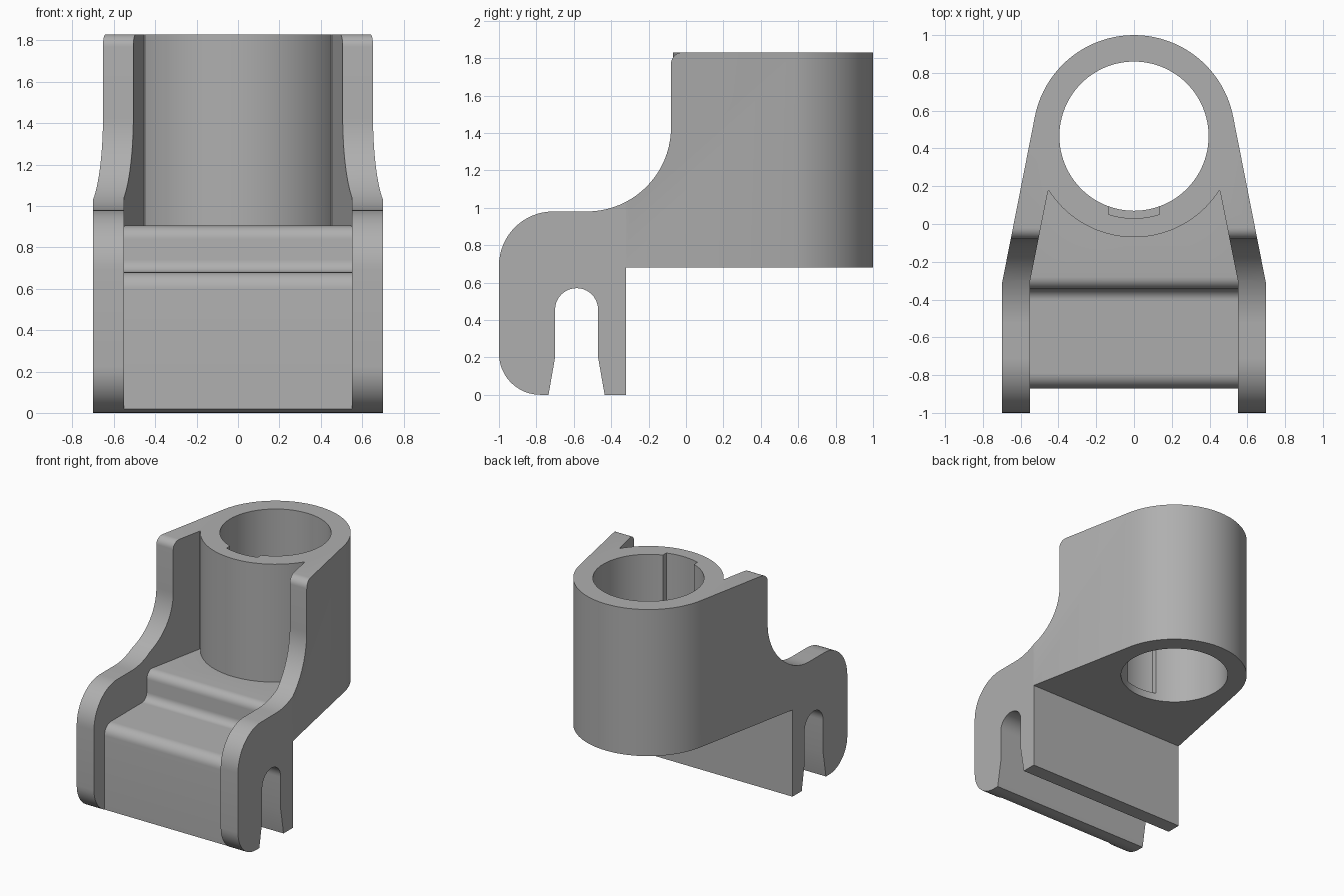
import bpy, bmesh, math

if "Cube" in bpy.data.objects:
    bpy.data.objects.remove(bpy.data.objects["Cube"])

TUBE_Y, TUBE_R, HOLE_R = 0.465, 0.535, 0.395
TOP, UNDER = 1.83, 0.68

grey = bpy.data.materials.new("grey")
grey.diffuse_color = (0.43, 0.43, 0.43, 1)
grey.use_nodes = True
grey.node_tree.nodes["Principled BSDF"].inputs["Base Color"].default_value = grey.diffuse_color


def arc(cx, cy, r, a0, a1, n=12):
    """Points along an arc, angles in degrees."""
    return [(cx + r * math.cos(math.radians(a0 + (a1 - a0) * i / n)),
             cy + r * math.sin(math.radians(a0 + (a1 - a0) * i / n))) for i in range(n + 1)]


def prism(name, points, lo, hi, axis):
    """Extrude a closed outline along x (points are y,z) or z (points are x,y)."""
    place = (lambda p, t: (t, p[0], p[1])) if axis == 'X' else (lambda p, t: (p[0], p[1], t))
    bm = bmesh.new()
    face = bm.faces.new([bm.verts.new(place(p, lo)) for p in points])
    ext = bmesh.ops.extrude_face_region(bm, geom=[face])
    step = (hi - lo, 0, 0) if axis == 'X' else (0, 0, hi - lo)
    bmesh.ops.translate(bm, vec=step, verts=[v for v in ext["geom"] if isinstance(v, bmesh.types.BMVert)])
    bmesh.ops.recalc_face_normals(bm, faces=bm.faces)
    mesh = bpy.data.meshes.new(name)
    bm.to_mesh(mesh)
    bm.free()
    mesh.materials.append(grey)
    obj = bpy.data.objects.new(name, mesh)
    bpy.context.collection.objects.link(obj)
    return obj


def combine(obj, other, operation):
    """Apply a boolean and remove the second object."""
    mod = obj.modifiers.new("bool", 'BOOLEAN')
    mod.object, mod.operation, mod.solver = other, operation, 'EXACT'
    bpy.context.view_layer.objects.active = obj
    bpy.ops.object.modifier_apply(modifier=mod.name)
    bpy.data.objects.remove(other)


def circle(r):
    return arc(0, TUBE_Y, r, 0, 360, 96)[:-1]


def mirrored(half):
    return half + [(-x, y) for x, y in reversed(half)]


# Side profile: foot with open slot, rounded nose, swept neck, tall back
side = [(-0.32, 0), (-0.435, 0), (-0.47, 0.2)]
side += arc(-0.585, 0.455, 0.115, 0, 180, 20)
side += [(-0.70, 0.2), (-0.735, 0)]
side += arc(-0.78, 0.22, 0.22, 270, 180)
side += arc(-0.71, 0.69, 0.29, 180, 90, 16)
side += arc(-0.53, 1.43, 0.45, 270, 360, 20)
side += arc(-0.02, TOP - 0.06, 0.06, 180, 90, 8)
side += [(0.9, TOP), (0.9, UNDER), (-0.32, UNDER)]
bracket = prism("bracket_body", side, -1, 1, 'X')

# Plan outline: straight cheeks that taper to meet the tube at a tangent
tangent = arc(0, TUBE_Y, TUBE_R, 11.25, 11.25, 1)[0]
plan = mirrored([(0.70, -1.2), (0.70, -0.32), tangent, (0.3, 0.7)])
combine(bracket, prism("plan_cutter", plan, -0.5, 2.5, 'Z'), 'INTERSECT')

# Pocket between the cheeks, with a stepped rounded floor
pocket = prism("pocket_cutter", mirrored([(0.55, -1.3), (0.55, -0.30), (0.455, 0.175)]), -0.5, 2.5, 'Z')
floor = [(-1.2, -0.2), (-0.87, -0.2)]
floor += arc(-0.79, 0.60, 0.08, 180, 90, 8)
floor += arc(-0.405, 0.74, 0.06, 270, 360, 8)
floor += arc(-0.28, 0.84, 0.065, 180, 90, 8)
floor += [(0.6, 0.905), (0.6, 2.2), (-1.2, 2.2)]
combine(pocket, prism("floor_cutter", floor, -1, 1, 'X'), 'INTERSECT')
combine(bracket, pocket, 'DIFFERENCE')

# Tube with through bore
combine(bracket, prism("tube", circle(TUBE_R), UNDER, TOP, 'Z'), 'UNION')
combine(bracket, prism("bore_cutter", circle(HOLE_R), 0.3, 2.2, 'Z'), 'DIFFERENCE')

# Keyway in the front wall of the bore, stopping just above the bottom
half_angle = math.degrees(math.asin(0.135 / 0.435))
key = arc(0, TUBE_Y, 0.435, 270 - half_angle, 270 + half_angle) + [(0.135, 0.2), (-0.135, 0.2)]
combine(bracket, prism("keyway_cutter", key, UNDER + 0.06, 2.2, 'Z'), 'DIFFERENCE')

# Smooth curves, sharp edges
bpy.ops.object.select_all(action='DESELECT')
bracket.select_set(True)
bpy.context.view_layer.objects.active = bracket
bpy.ops.object.shade_smooth_by_angle(angle=math.radians(25))
